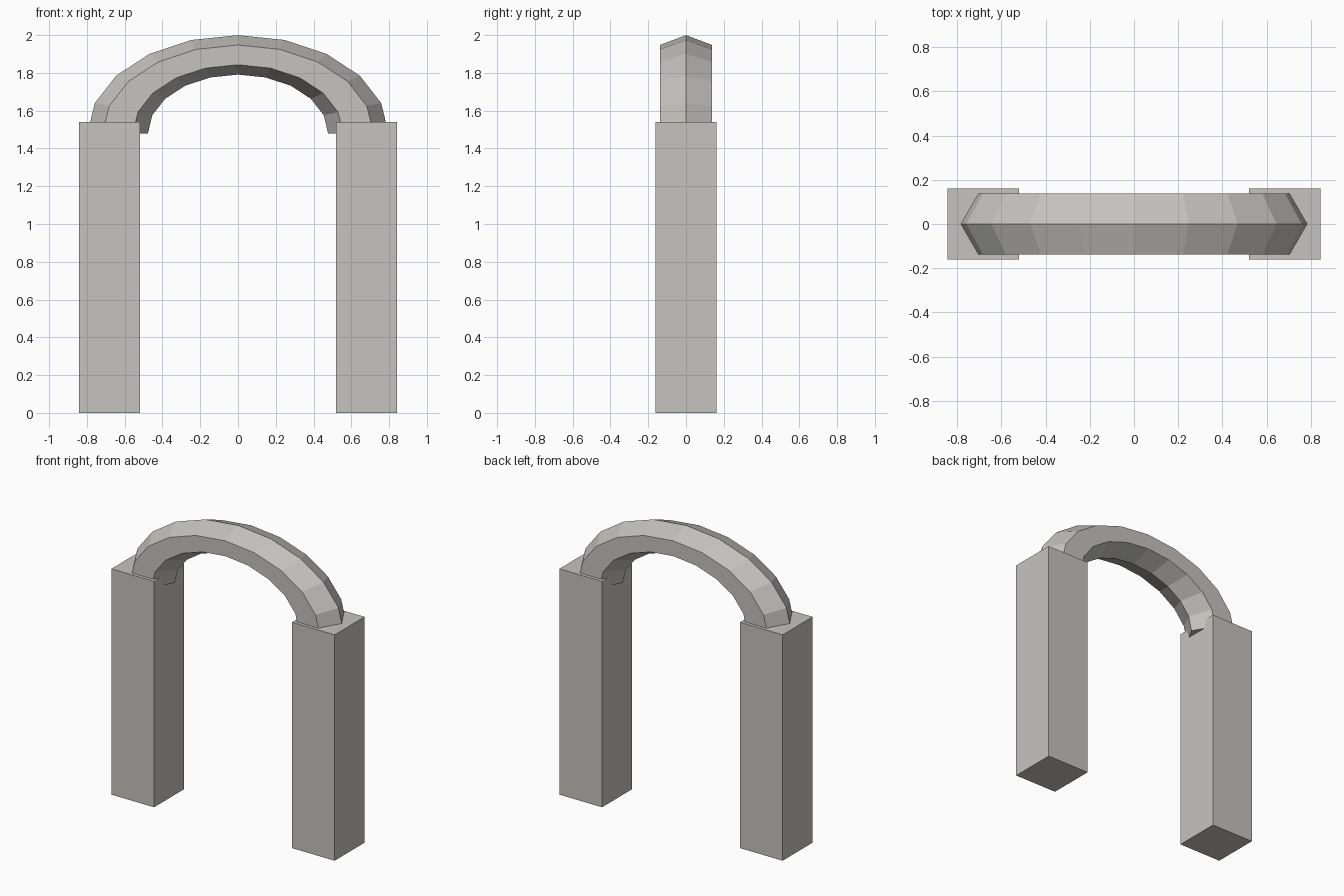
import bpy, bmesh, math

if "Cube" in bpy.data.objects:
    bpy.data.objects.remove(bpy.data.objects["Cube"])

stone = bpy.data.materials.new("pale stone")
stone.diffuse_color = (0.56, 0.55, 0.52, 1)
stone.use_nodes = True
stone.node_tree.nodes["Principled BSDF"].inputs["Base Color"].default_value = stone.diffuse_color


def finish(bm, name):
    bmesh.ops.recalc_face_normals(bm, faces=bm.faces)
    mesh = bpy.data.meshes.new(name)
    bm.to_mesh(mesh)
    bm.free()
    mesh.materials.append(stone)
    obj = bpy.data.objects.new(name, mesh)
    bpy.context.collection.objects.link(obj)
    return obj


# Two square pillars
PILLAR_W, PILLAR_H, PILLAR_X = 0.322, 1.54, 0.681
for side, label in ((-1, "left"), (1, "right")):
    bm = bmesh.new()
    bmesh.ops.create_cube(bm, size=1)
    for v in bm.verts:
        v.co.x = v.co.x * PILLAR_W + side * PILLAR_X
        v.co.y *= PILLAR_W
        v.co.z = (v.co.z + 0.5) * PILLAR_H
    finish(bm, label + "_pillar")

# Flattened half ring with a hexagonal section, sunk into the pillars
RING, TUBE, SPRING, SQUASH = 0.637, 0.16, 1.48, 0.652
STEPS, SIDES = 10, 6
bm = bmesh.new()
rings = []
for i in range(STEPS + 1):
    a = math.pi * i / STEPS
    ring = []
    for j in range(SIDES):
        b = math.tau * j / SIDES
        r = RING + TUBE * math.cos(b)
        ring.append(bm.verts.new((r * math.cos(a), TUBE * math.sin(b),
                                  SPRING + SQUASH * r * math.sin(a))))
    rings.append(ring)
for r0, r1 in zip(rings, rings[1:]):
    for j in range(SIDES):
        k = (j + 1) % SIDES
        bm.faces.new((r0[j], r0[k], r1[k], r1[j]))
bm.faces.new(rings[0])
bm.faces.new(rings[-1])
finish(bm, "arch")
